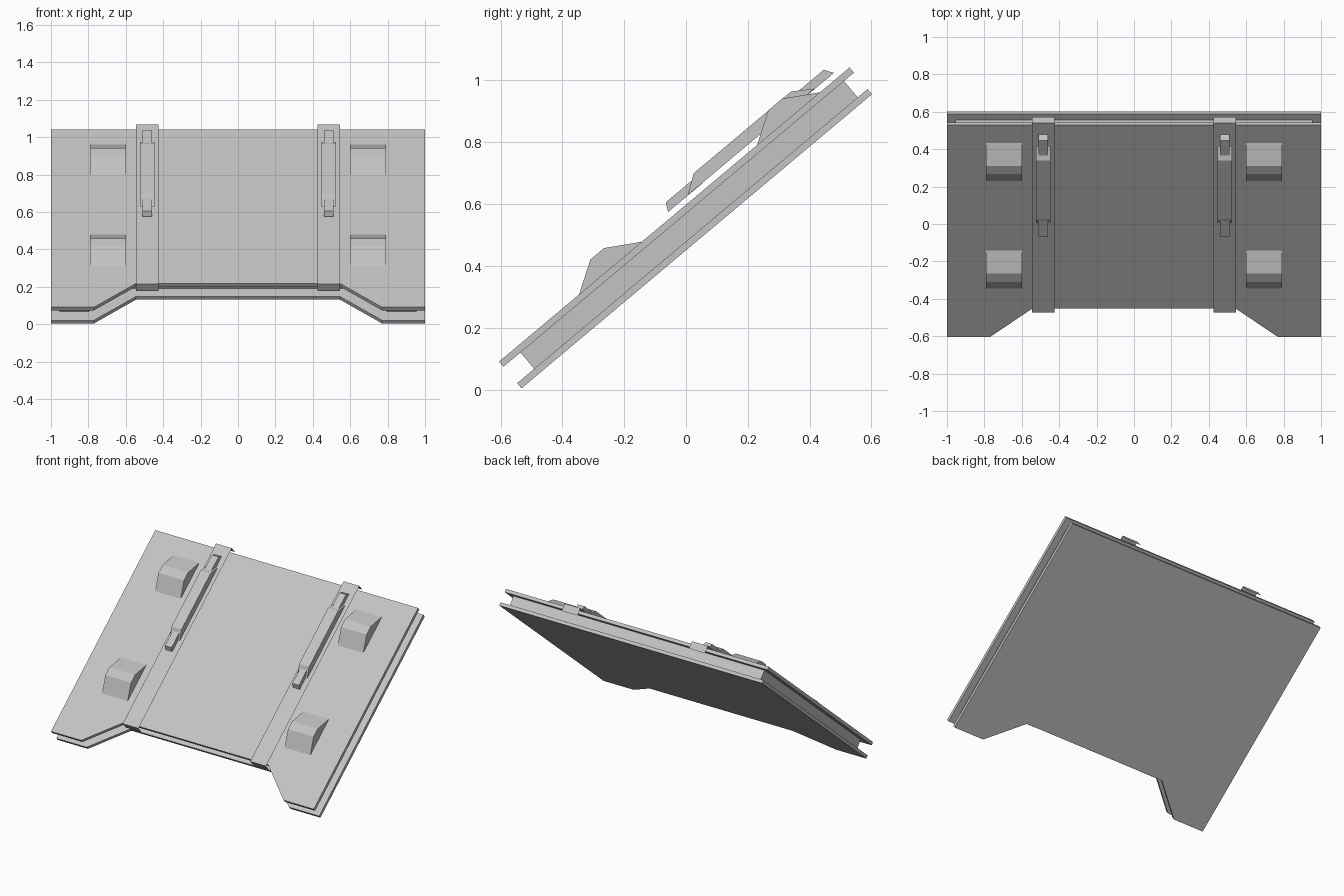
import bpy, bmesh, math
from mathutils import Matrix, Vector

cube = bpy.data.objects.get("Cube")
if cube:
    bpy.data.objects.remove(cube, do_unlink=True)

# Everything is modelled flat (x across, y up the slope, z out of the panel), then tilted
TILT = Matrix.Rotation(math.radians(40), 4, 'X')

grey = bpy.data.materials.new("light grey")
grey.use_nodes = True
grey.diffuse_color = (0.55, 0.55, 0.55, 1)
grey.node_tree.nodes["Principled BSDF"].inputs["Base Color"].default_value = (0.55, 0.55, 0.55, 1)


def finish(bm, name):
    bmesh.ops.recalc_face_normals(bm, faces=bm.faces)
    bm.transform(TILT)
    mesh = bpy.data.meshes.new(name)
    bm.to_mesh(mesh)
    bm.free()
    mesh.materials.append(grey)
    obj = bpy.data.objects.new(name, mesh)
    bpy.context.collection.objects.link(obj)
    return obj


def prism(name, points, move):
    """Extrude a closed outline of 3D points along a vector."""
    bm = bmesh.new()
    face = bm.faces.new([bm.verts.new(p) for p in points])
    new = bmesh.ops.extrude_face_region(bm, geom=[face], use_keep_orig=True)["geom"]
    bmesh.ops.translate(bm, vec=Vector(move), verts=[g for g in new if isinstance(g, bmesh.types.BMVert)])
    return finish(bm, name)


def slab(name, half, low, high):
    """Symmetric panel outline given by its right half."""
    outline = half + [(-x, y) for x, y in reversed(half)]
    return prism(name, [(x, y, low) for x, y in outline], (0, 0, high - low))


def side_profile(name, x, width, profile):
    """Side profile extruded across x, centred on x."""
    return prism(name, [(x - width / 2, y, z) for y, z in profile], (width, 0, 0))


# Two notched plates sandwiching a smaller core
plate = [(0.545, -0.207), (0.77, -0.405), (1, -0.405), (1, 1.075)]
core = [(0.57, -0.14), (0.80, -0.333), (0.955, -0.333), (0.955, 1.033)]
slab("lower_plate", plate, 0.345, 0.367)
slab("core", core, 0.367, 0.436)
slab("upper_plate", plate, 0.436, 0.458)

tab = [(0.0, 0.470), (0.005, 0.476), (-0.009, 0.506)]
for side, s in (("left", 1), ("right", -1)):
    x = s * 0.485

    # Thin strap folded over both ends of the upper plate, open at its sides
    bm = bmesh.new()
    path = [(-0.225, 0.42), (-0.225, 0.47), (1.10, 0.47), (1.10, 0.42)]
    rows = [[bm.verts.new((x + dx, y, z)) for dx in (-0.06, 0.06)] for y, z in path]
    for a, b in zip(rows, rows[1:]):
        bm.faces.new((a[0], a[1], b[1], b[0]))
    finish(bm, side + "_strap")

    # Latch bar with a narrow tab at each end
    side_profile(side + "_latch_bar", x, 0.076,
                 [(0.408, 0.478), (0.469, 0.52), (0.88, 0.52), (0.945, 0.478)])
    side_profile(side + "_latch_lower_tab", x, 0.05,
                 [(0.325, 0.477), (0.339, 0.506), (0.47, 0.506), (0.47, 0.477)])
    side_profile(side + "_latch_upper_tab", x, 0.05,
                 [(0.86, 0.477), (0.86, 0.506), (1.006, 0.506), (1.025, 0.477)])

    # Wedge-shaped blocks
    for level, y in (("lower", 0), ("upper", 0.752)):
        side_profile(f"{side}_{level}_block", s * 0.695, 0.195,
                     [(y - 0.072, 0.455), (y + 0.033, 0.521), (y + 0.091, 0.521), (y + 0.203, 0.455)])
